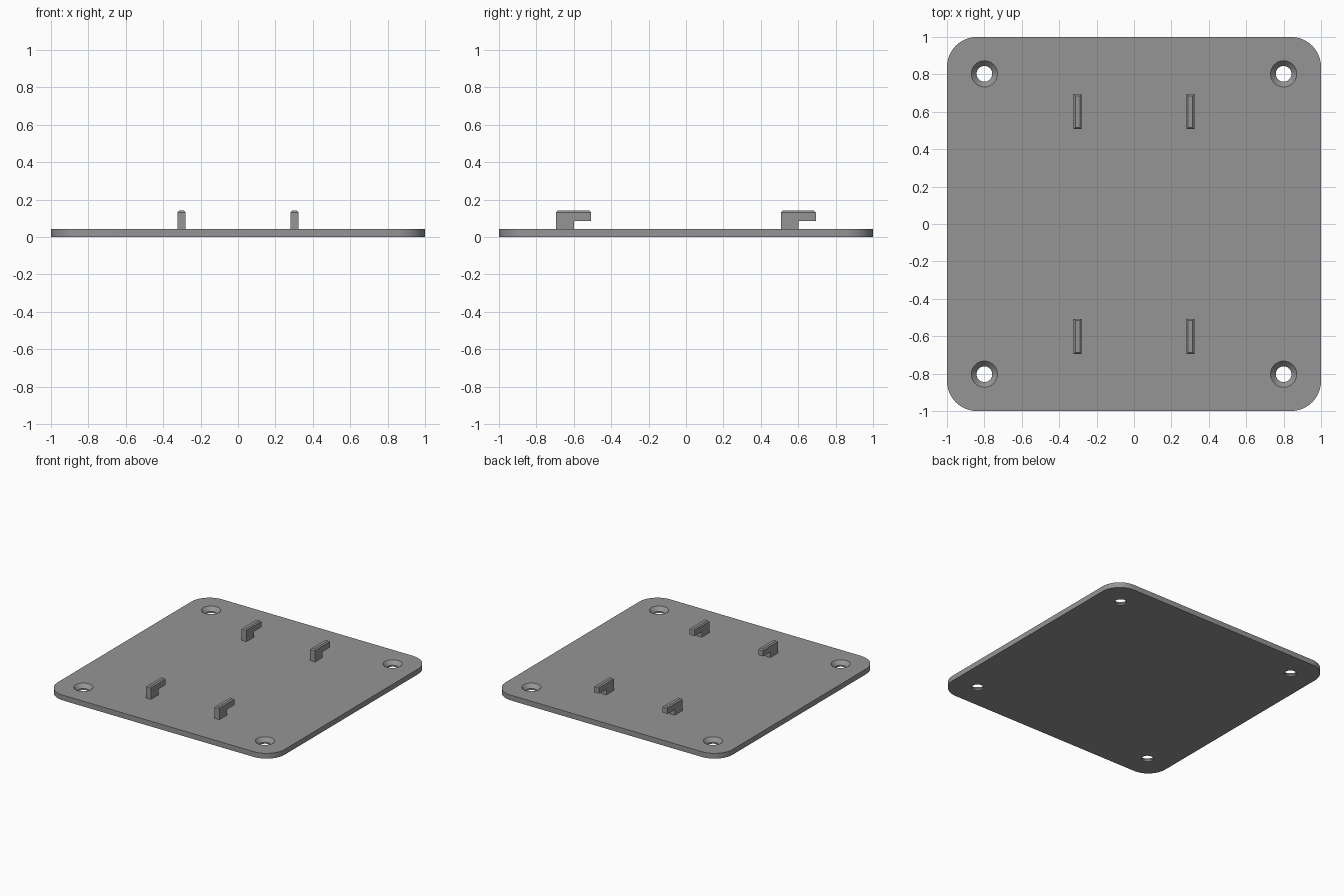
import bpy, bmesh, math

if "Cube" in bpy.data.objects:
    bpy.data.objects.remove(bpy.data.objects["Cube"])

T = 0.042                      # plate thickness
grey = bpy.data.materials.new("mid_grey")
grey.diffuse_color = (0.30, 0.30, 0.30, 1)
grey.use_nodes = True
grey.node_tree.nodes["Principled BSDF"].inputs["Base Color"].default_value = grey.diffuse_color


def finish(name, bm, smooth=False):
    bmesh.ops.recalc_face_normals(bm, faces=bm.faces)
    mesh = bpy.data.meshes.new(name)
    bm.to_mesh(mesh)
    bm.free()
    obj = bpy.data.objects.new(name, mesh)
    bpy.context.collection.objects.link(obj)
    mesh.materials.append(grey)
    if smooth:
        bpy.ops.object.select_all(action='DESELECT')
        obj.select_set(True)
        bpy.context.view_layer.objects.active = obj
        bpy.ops.object.shade_smooth_by_angle(angle=math.radians(30))
    return obj


def circle(cx, cy, r, n=48):
    return [(cx + r * math.cos(2 * math.pi * i / n),
             cy + r * math.sin(2 * math.pi * i / n)) for i in range(n)]


def rounded_square(half, r, steps=12):
    c = half - r
    pts = []
    for q, (sx, sy) in enumerate([(1, 1), (-1, 1), (-1, -1), (1, -1)]):
        for i in range(steps + 1):
            a = math.pi / 2 * (q + i / steps)
            pts.append((sx * c + r * math.cos(a), sy * c + r * math.sin(a)))
    return pts


def wall(bm, levels):
    """Stack of matching loops joined by quads; returns bottom and top edges."""
    loops = [[bm.verts.new((x, y, z)) for x, y in pts] for pts, z in levels]
    n = len(loops[0])
    for a, b in zip(loops, loops[1:]):
        for i in range(n):
            j = (i + 1) % n
            bm.faces.new((a[i], a[j], b[j], b[i]))
    return [[bm.edges.get((lp[i], lp[(i + 1) % n])) for i in range(n)]
            for lp in (loops[0], loops[-1])]


# Base plate: rounded outline with four countersunk screw holes
bm = bmesh.new()
outline = rounded_square(1.0, 0.16)
bottom, top = wall(bm, [(outline, 0), (outline, T)])
for sx in (-1, 1):
    for sy in (-1, 1):
        x, y = 0.8 * sx, 0.803 * sy
        narrow, wide = circle(x, y, 0.042), circle(x, y, 0.07)
        b, t = wall(bm, [(narrow, 0), (narrow, 0.012), (wide, T)])
        bottom += b
        top += t
for edges, nz in ((bottom, -1), (top, 1)):
    bmesh.ops.triangle_fill(bm, use_beauty=True, use_dissolve=False,
                            edges=edges, normal=(0, 0, nz))
finish("base_plate", bm, smooth=True)

# Hooks: post with an arm pointing to the back, chamfered along the top
PROFILE = [(0, T - 0.005), (0.095, T - 0.005), (0.095, 0.087),
           (0.187, 0.087), (0.187, 0.141), (0, 0.141)]
HALF = 0.021
for side, x in (("left", -0.302), ("right", 0.302)):
    for end, y in (("front", -0.695), ("back", 0.507)):
        bm = bmesh.new()
        face = bm.faces.new([bm.verts.new((x - HALF, y + p, z)) for p, z in PROFILE])
        ext = bmesh.ops.extrude_face_region(bm, geom=[face], use_keep_orig=True)
        moved = [v for v in ext["geom"] if isinstance(v, bmesh.types.BMVert)]
        bmesh.ops.translate(bm, verts=moved, vec=(2 * HALF, 0, 0))
        bmesh.ops.recalc_face_normals(bm, faces=bm.faces)
        rim = [e for e in bm.edges if all(v.co.z > 0.14 for v in e.verts)]
        bmesh.ops.bevel(bm, geom=rim, offset=0.009, segments=1,
                        profile=0.5, affect='EDGES')
        finish(f"hook_{end}_{side}", bm)
